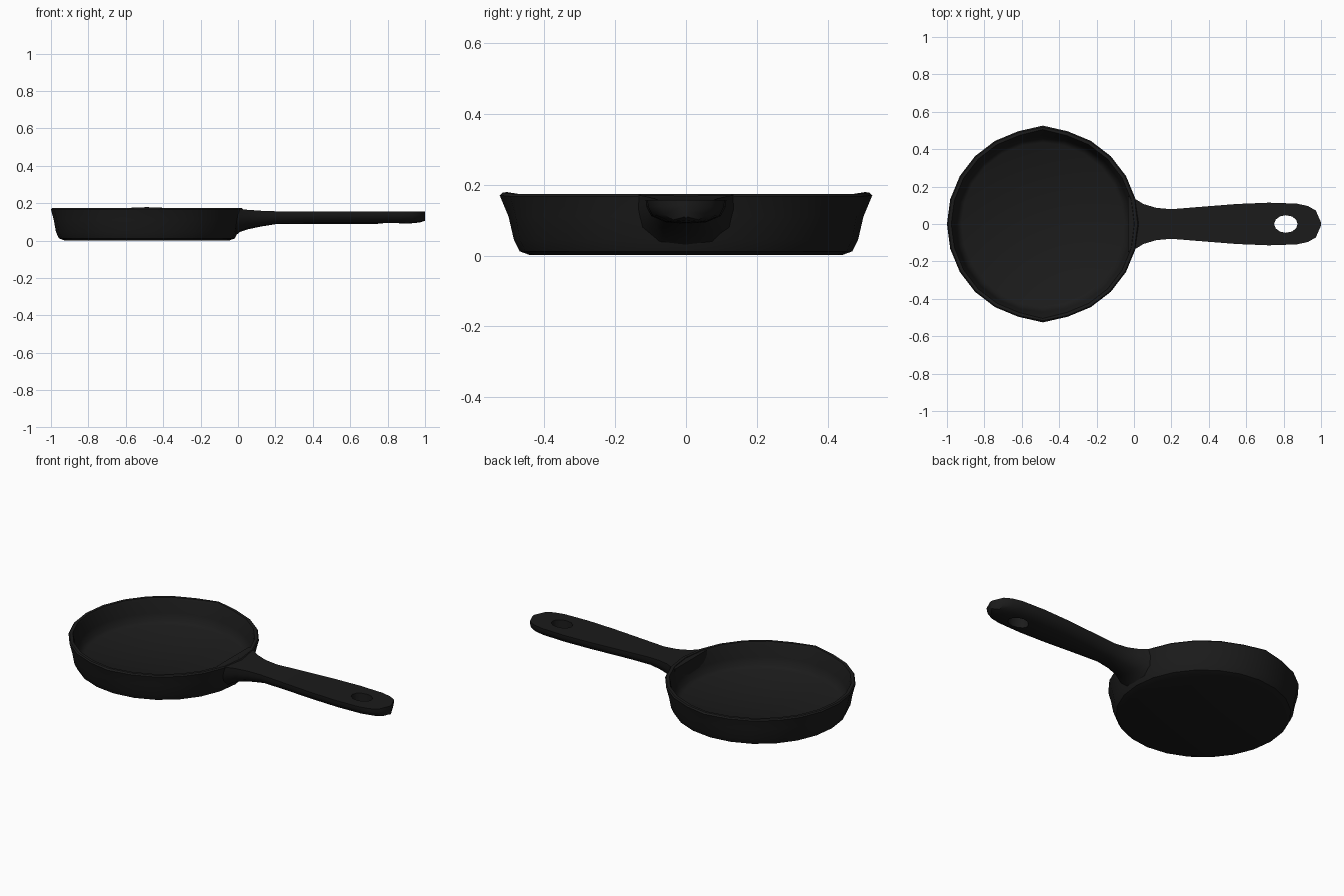
import bpy, bmesh, math

if "Cube" in bpy.data.objects:
    bpy.data.objects.remove(bpy.data.objects["Cube"])

iron = bpy.data.materials.new("cast_iron")
iron.diffuse_color = (0.011, 0.011, 0.011, 1)
iron.use_nodes = True
iron.node_tree.nodes["Principled BSDF"].inputs["Base Color"].default_value = iron.diffuse_color
CX, SIDES = -0.487, 24


def loft(name, rings, closed_ends=True):
    """Skin a list of closed rings with quads and cap both ends."""
    bm = bmesh.new()
    vs = [[bm.verts.new(p) for p in ring] for ring in rings]
    for a, b in zip(vs, vs[1:]):
        n = len(a)
        for i in range(n):
            j = (i + 1) % n
            bm.faces.new((a[i], a[j], b[j], b[i]))
    if closed_ends:
        bm.faces.new(vs[0])
        bm.faces.new(vs[-1])
    bmesh.ops.recalc_face_normals(bm, faces=bm.faces)
    mesh = bpy.data.meshes.new(name)
    bm.to_mesh(mesh)
    bm.free()
    ob = bpy.data.objects.new(name, mesh)
    bpy.context.collection.objects.link(ob)
    mesh.materials.append(iron)
    return ob


def smooth(ob, degrees):
    bpy.ops.object.select_all(action='DESELECT')
    ob.select_set(True)
    bpy.context.view_layer.objects.active = ob
    bpy.ops.object.shade_smooth_by_angle(angle=math.radians(degrees))


# Pan body: outer wall, rim, inner wall and floor (radius, height, spout push, spout lift)
profile = [(0.440, 0.001, 0, 0), (0.470, 0.012, 0, 0), (0.486, 0.045, 0, 0),
           (0.498, 0.110, 0.003, 0), (0.513, 0.167, 0.013, 0.003),
           (0.507, 0.174, 0.010, 0.004), (0.490, 0.174, 0.015, 0.005),
           (0.484, 0.160, 0.012, 0), (0.470, 0.090, 0, 0),
           (0.457, 0.050, 0, 0), (0.435, 0.035, 0, 0)]
rings = []
for r, z, push, lift in profile:
    ring = []
    for i in range(SIDES):
        a = 2 * math.pi * i / SIDES
        spout = i in (SIDES // 4, 3 * SIDES // 4)
        rr, zz = (r + push, z + lift) if spout else (r, z)
        ring.append((CX + rr * math.cos(a), rr * math.sin(a), zz))
    rings.append(ring)
pan = loft("pan_body", rings)
smooth(pan, 40)

# Handle: D-shaped sections (x, half width, top z, bottom z)
sections = [(None, 0.150, 0.172, 0.030), (0.010, 0.132, 0.170, 0.046),
            (0.050, 0.107, 0.165, 0.060), (0.120, 0.086, 0.160, 0.075),
            (0.200, 0.079, 0.157, 0.088), (0.360, 0.092, 0.157, 0.090),
            (0.550, 0.107, 0.157, 0.090), (0.720, 0.114, 0.157, 0.090),
            (0.870, 0.109, 0.157, 0.091), (0.930, 0.096, 0.157, 0.093),
            (0.972, 0.072, 0.157, 0.097), (1.000, 0.008, 0.157, 0.106)]
half = [(1.0, 1.0), (0.98, 0.70), (0.86, 0.32), (0.50, 0.06)]
section = half + [(0, 0)] + [(-y, z) for y, z in reversed(half)]
rings = []
for x, w, top, bottom in sections:
    ring = []
    for y, z in section:
        # The first section follows the curve inside the pan wall
        px = CX + math.sqrt(0.478 ** 2 - (w * y) ** 2) if x is None else x
        ring.append((px, w * y, bottom + (top - bottom) * z))
    rings.append(ring)
handle = loft("handle", rings)

# Hanging hole cut through the handle
hole = []
for z, s in ((0.02, 1.0), (0.25, 1.0)):
    hole.append([(0.812 + 0.063 * s * math.cos(i * math.pi / 6),
                  0.047 * s * math.sin(i * math.pi / 6), z) for i in range(12)])
cutter = loft("hanging_hole_cutter", hole)
cutter.hide_render = True
mod = handle.modifiers.new("hanging_hole", 'BOOLEAN')
mod.operation, mod.solver, mod.object = 'DIFFERENCE', 'EXACT', cutter
bpy.ops.object.select_all(action='DESELECT')
handle.select_set(True)
bpy.context.view_layer.objects.active = handle
bpy.ops.object.modifier_apply(modifier=mod.name)
bpy.data.objects.remove(cutter)
smooth(handle, 40)
